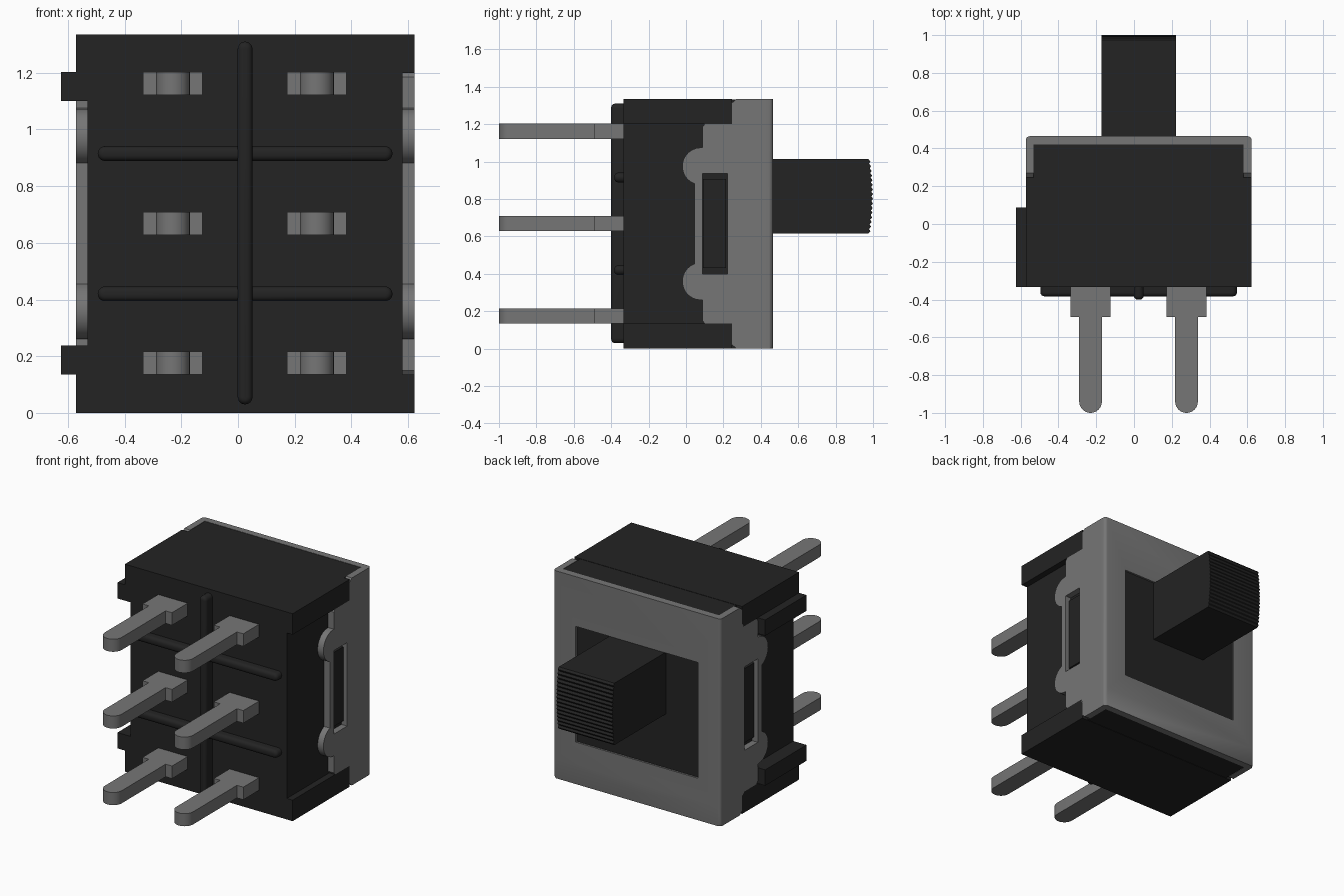
import bpy, bmesh, math
from mathutils import Matrix

cube = bpy.data.objects.get("Cube")
if cube:
    bpy.data.objects.remove(cube)


def material(name, value, rough):
    m = bpy.data.materials.new(name)
    m.use_nodes = True
    col = (value, value, value, 1)
    m.diffuse_color = col
    bsdf = m.node_tree.nodes["Principled BSDF"]
    bsdf.inputs["Base Color"].default_value = col
    bsdf.inputs["Roughness"].default_value = rough
    return m


BLACK = material("black plastic", 0.017, 0.6)
METAL = material("grey metal", 0.18, 0.5)

# Maps a flat outline (u, v) and its depth w to world axes
AXES = {
    "x": Matrix(((0, 0, 1, 0), (1, 0, 0, 0), (0, 1, 0, 0), (0, 0, 0, 1))),  # u=y v=z
    "y": Matrix(((1, 0, 0, 0), (0, 0, 1, 0), (0, 1, 0, 0), (0, 0, 0, 1))),  # u=x v=z
    "z": Matrix.Identity(4),                                                # u=x v=y
}


def prism(name, loops, axis, lo, hi, mat, bevel_rule=None, bevel=0.0):
    """Extrude an outline (further loops are holes) from lo to hi along an axis."""
    cu = bpy.data.curves.new(name, "CURVE")
    cu.dimensions = "2D"
    cu.fill_mode = "BOTH"
    cu.extrude = (hi - lo) / 2
    for pts in loops:
        sp = cu.splines.new("POLY")
        sp.points.add(len(pts) - 1)
        for p, (u, v) in zip(sp.points, pts):
            p.co = (u, v, 0, 1)
        sp.use_cyclic_u = True
    tmp = bpy.data.objects.new(name + "_outline", cu)
    bpy.context.collection.objects.link(tmp)
    dg = bpy.context.evaluated_depsgraph_get()
    me = bpy.data.meshes.new_from_object(tmp.evaluated_get(dg))
    bpy.data.objects.remove(tmp)
    bpy.data.curves.remove(cu)
    me.name = name

    bm = bmesh.new()
    bm.from_mesh(me)
    bmesh.ops.translate(bm, verts=bm.verts, vec=(0, 0, (lo + hi) / 2))
    bmesh.ops.transform(bm, matrix=AXES[axis], verts=bm.verts)
    bmesh.ops.remove_doubles(bm, verts=bm.verts, dist=1e-5)
    bmesh.ops.dissolve_limit(bm, angle_limit=0.01, verts=bm.verts, edges=bm.edges)
    bmesh.ops.recalc_face_normals(bm, faces=bm.faces)
    if bevel_rule:
        edges = [e for e in bm.edges if bevel_rule(e)]
        bmesh.ops.bevel(bm, geom=edges, offset=bevel, segments=4, profile=0.5,
                        affect="EDGES", clamp_overlap=True)
    bm.to_mesh(me)
    bm.free()
    me.materials.clear()
    me.materials.append(mat)
    ob = bpy.data.objects.new(name, me)
    bpy.context.collection.objects.link(ob)
    bpy.ops.object.select_all(action="DESELECT")
    ob.select_set(True)
    bpy.context.view_layer.objects.active = ob
    bpy.ops.object.shade_smooth_by_angle(angle=math.radians(35))
    return ob


def rect(u0, u1, v0, v1):
    return [(u0, v0), (u1, v0), (u1, v1), (u0, v1)]


def arc(cu, cv, r, a0, a1, n=12):
    return [(cu + r * math.cos(math.radians(a0 + (a1 - a0) * i / n)),
             cv + r * math.sin(math.radians(a0 + (a1 - a0) * i / n))) for i in range(n + 1)]


CX, H = 0.025, 1.335        # middle of the housing in x, housing height
OUT, INN = 0.597, 0.556     # outer and inner half widths
FRONT, BACK = -0.333, 0.465

# Housing: front section with side channels, narrower rear section inside the shell
half = [(OUT, 0), (OUT, 0.135), (INN, 0.135), (INN, 1.2), (OUT, 1.2), (OUT, H)]
section = [(CX + u, v) for u, v in half] + [(CX - u, v) for u, v in reversed(half)]
prism("housing_front", [section], "y", FRONT, 0.247, BLACK)
prism("housing_rear", [rect(CX - INN, CX + INN, 0.002, H - 0.002)], "y", 0.247, 0.422, BLACK)

# Keying tabs on the right side
for label, z in (("lower", 0.135), ("upper", 1.1)):
    prism(label + "_side_tab", [rect(-0.625, CX - INN, z, z + 0.102)], "y",
          FRONT, 0.087, BLACK)

# Metal shell sides: stepped outline with round lobes and a latch slot
low = [(0.422, 0), (0.27, 0), (0.247, 0.02), (0.247, 0.11), (0.225, 0.135),
       (0.1, 0.135), (0.087, 0.15), (0.087, 0.26)]
low += arc(0.08, 0.36, 0.1, 268, 110)
outline = low + [(y, H - z) for y, z in reversed(low)]
slot = rect(0.087, 0.222, 0.4, 0.937)
for label, s in (("left", 1), ("right", -1)):
    a, b = sorted((CX + s * INN, CX + s * OUT))
    prism(label + "_shell_side", [outline, slot], "x", a, b, METAL)
    a, b = sorted((CX + s * (INN - 0.01), CX + s * (INN + 0.018)))
    prism(label + "_latch", [rect(0.09, 0.215, 0.43, 0.907)], "x", a, b, BLACK)


# Metal back plate with slider window, rounded upright corners
def outer_upright(e):
    p, q = e.verts[0].co, e.verts[1].co
    return (min(p.y, q.y) > BACK - 0.001 and abs(p.x - q.x) < 1e-4
            and abs(p.x - CX) > OUT - 0.001 and abs(p.z - q.z) > 0.1)


prism("shell_back", [rect(CX - OUT, CX + OUT, 0, H), rect(-0.41, 0.46, 0.27, 1.015)],
      "y", 0.422, BACK, METAL, outer_upright, 0.02)

# Sliding plate behind the window, and the ribbed slider knob
prism("slider_plate", [rect(-0.42, 0.47, 0.26, 1.02)], "y", 0.415, 0.453, BLACK)
knob = [(0.44, 1.013), (0.44, 0.615)]
RIBS = 16
for i in range(2 * RIBS + 1):
    t = i / (2 * RIBS)
    y = 0.984 + 0.016 * (1 - (2 * t - 1) ** 2) - (0 if i % 2 else 0.009)
    knob.append((y, 0.615 + 0.398 * t))
prism("slider_knob", [knob], "x", CX - 0.198, CX + 0.198, BLACK)


# Rounded divider ribs on the front face
def front_rim(y):
    return lambda e: max(v.co.y for v in e.verts) < y + 0.001


def capsule(u0, u1, v, r):
    return arc(u1 - r, v, r, -90, 90) + arc(u0 + r, v, r, 90, 270)


upright = [(v, u) for u, v in capsule(0.03, 1.31, CX, 0.026)]
prism("upright_rib", [upright], "y", -0.4, FRONT + 0.01, BLACK, front_rim(-0.4), 0.02)
for label, z in (("lower", 0.42), ("upper", 0.915)):
    prism(label + "_cross_rib", [capsule(-0.495, 0.545, z, 0.026)], "y",
          -0.383, FRONT + 0.01, BLACK, front_rim(-0.383), 0.02)

# Terminal pins: wide shoulder, narrow blade, round tip
for col, x in (("right", -0.23), ("left", 0.278)):
    pin = [(x - 0.105, FRONT + 0.03), (x - 0.105, -0.493), (x - 0.06, -0.493)]
    pin += arc(x, -0.94, 0.06, 180, 360, 16)
    pin += [(x + 0.06, -0.493), (x + 0.105, -0.493), (x + 0.105, FRONT + 0.03)]
    for row, z in (("bottom", 0.135), ("middle", 0.628), ("top", 1.122)):
        prism(f"{row}_{col}_pin", [pin], "z", z, z + 0.081, METAL)
